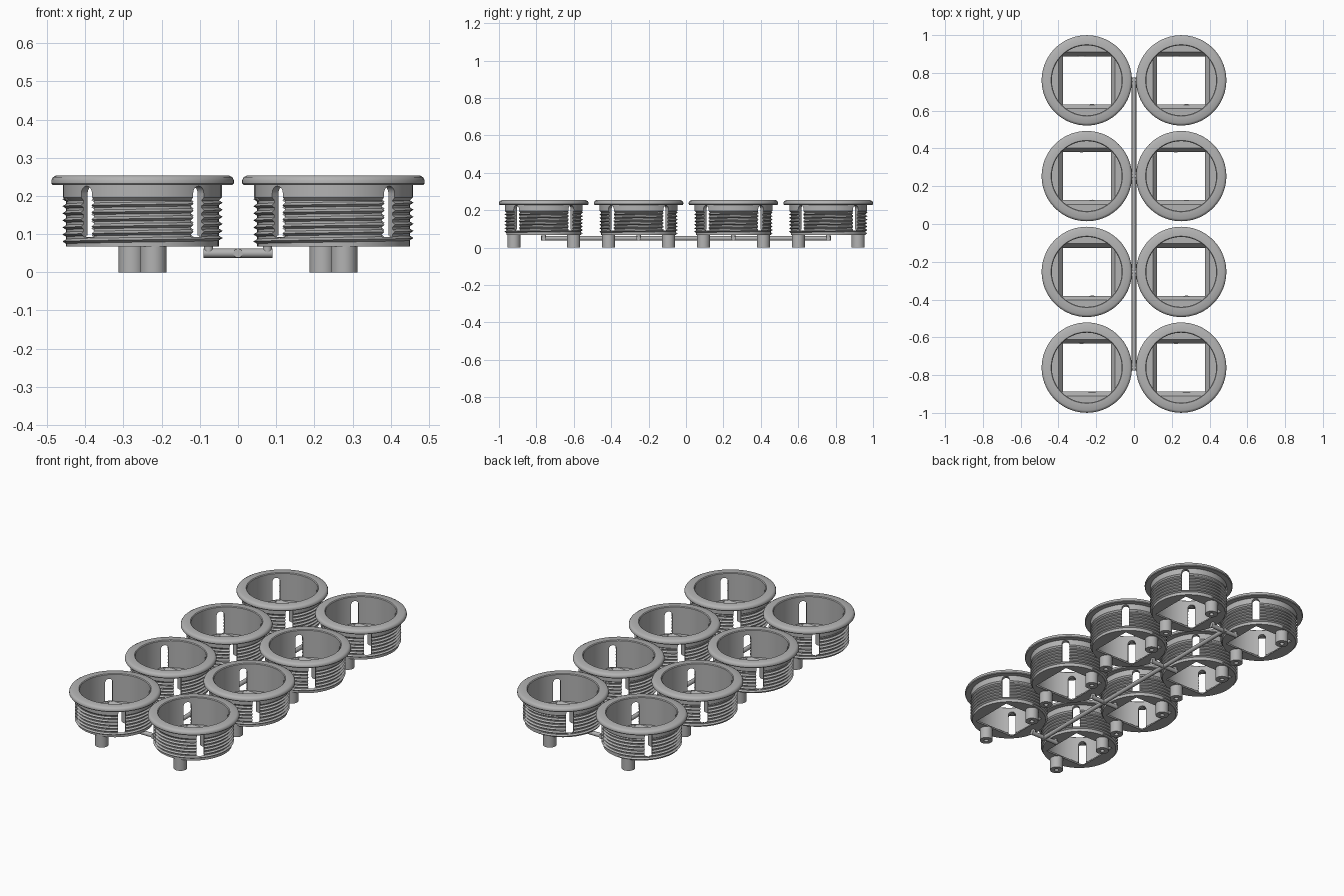
import bpy, bmesh, math
from mathutils import Matrix, Vector

scene = bpy.context.scene
if "Cube" in bpy.data.objects:
    bpy.data.objects.remove(bpy.data.objects["Cube"])

grey = bpy.data.materials.new("moulded_grey")
grey.use_nodes = True
tone = (0.45, 0.45, 0.45, 1)
grey.diffuse_color = tone
grey.node_tree.nodes["Principled BSDF"].inputs["Base Color"].default_value = tone


def add_object(name, mesh, location=(0, 0, 0)):
    obj = bpy.data.objects.new(name, mesh)
    obj.location = location
    scene.collection.objects.link(obj)
    return obj


def finish(name, bm):
    bmesh.ops.recalc_face_normals(bm, faces=bm.faces)
    mesh = bpy.data.meshes.new(name)
    bm.to_mesh(mesh)
    bm.free()
    mesh.materials.append(grey)
    return mesh


def smooth(obj, degrees=35):
    bpy.ops.object.select_all(action="DESELECT")
    obj.select_set(True)
    bpy.context.view_layer.objects.active = obj
    bpy.ops.object.shade_smooth_by_angle(angle=math.radians(degrees))


def lathe(name, profile, steps=72):
    bm = bmesh.new()
    verts = [bm.verts.new((r, 0, z)) for r, z in profile]
    edges = [bm.edges.new(pair) for pair in zip(verts, verts[1:])]
    if profile[0][0] > 0:
        edges.append(bm.edges.new((verts[-1], verts[0])))
    bmesh.ops.spin(bm, geom=verts + edges, axis=(0, 0, 1), cent=(0, 0, 0),
                   steps=steps, angle=math.tau)
    bmesh.ops.remove_doubles(bm, verts=bm.verts, dist=1e-5)
    return finish(name, bm)


def carve(obj, cutters):
    # Apply the cuts so every copy can share one mesh
    for cutter in cutters:
        mod = obj.modifiers.new("cut", "BOOLEAN")
        mod.operation, mod.object, mod.solver = "DIFFERENCE", cutter, "EXACT"
    graph = bpy.context.evaluated_depsgraph_get()
    mesh = bpy.data.meshes.new_from_object(obj.evaluated_get(graph))
    obj.modifiers.clear()
    obj.data = mesh
    smooth(obj)
    return mesh


def rod(bm, start, end, radius):
    a, b = Vector(start), Vector(end)
    turn = (b - a).to_track_quat("Z", "Y").to_matrix().to_4x4()
    bmesh.ops.create_cone(bm, cap_ends=True, segments=24, radius1=radius, radius2=radius,
                          depth=(b - a).length,
                          matrix=Matrix.Translation((a + b) / 2) @ turn)


FLOOR, FLOOR_TOP, RIM, TOP = 0.068, 0.095, 0.229, 0.254

# Cup body: floor, threaded core, neck and rounded rim
cup_mesh = lathe("cup_body", [
    (0, FLOOR), (0.2, FLOOR), (0.2, 0.188), (0.208, 0.196), (0.208, RIM), (0.236, RIM),
    (0.239, 0.233), (0.239, 0.241), (0.235, 0.249), (0.226, TOP), (0.189, TOP),
    (0.185, 0.25), (0.185, FLOOR_TOP), (0, FLOOR_TOP)])

# Helical thread with a triangular section
SEG, TURNS, PITCH = 72, 6.3, 0.0185
bm = bmesh.new()
rows = []
for i in range(int(SEG * TURNS) + 1):
    angle = math.tau * i / SEG + math.pi / 2
    z = FLOOR + 0.008 + PITCH * i / SEG
    rows.append([bm.verts.new((r * math.cos(angle), r * math.sin(angle), z + dz))
                 for r, dz in ((0.197, -0.008), (0.21, 0), (0.197, 0.008))])
for a, b in zip(rows, rows[1:]):
    for k in range(3):
        n = (k + 1) % 3
        bm.faces.new((a[k], a[n], b[n], b[k]))
bm.faces.new(rows[0])
bm.faces.new(rows[-1])
thread_mesh = finish("thread", bm)

# Cutter: four diagonal slots with arched tops
bm = bmesh.new()
half = 0.02
outline = [(-half, 0.092), (half, 0.092)]
outline += [(half * math.cos(t * math.pi / 8), 0.206 + half * math.sin(t * math.pi / 8))
            for t in range(9)]
for q in range(4):
    spin = Matrix.Rotation(math.pi / 4 + q * math.pi / 2, 4, "Z")
    face = bm.faces.new([bm.verts.new(spin @ Vector((0.15, y, z))) for y, z in outline])
    grown = bmesh.ops.extrude_face_region(bm, geom=[face])["geom"]
    bmesh.ops.translate(bm, vec=spin @ Vector((0.09, 0, 0)),
                        verts=[v for v in grown if isinstance(v, bmesh.types.BMVert)])
slot_cutter = add_object("slot_cutter", finish("slot_cutter", bm))

# Cutter: square floor opening that widens upward
bm = bmesh.new()
low, high, reach = 0.127, 0.149, 0.002
slope = (high - low) / (FLOOR_TOP - FLOOR) * reach
bmesh.ops.create_cone(
    bm, cap_ends=True, segments=4, radius1=(low - slope) * math.sqrt(2),
    radius2=(high + slope) * math.sqrt(2), depth=FLOOR_TOP - FLOOR + 2 * reach,
    matrix=Matrix.Translation((0, 0, (FLOOR + FLOOR_TOP) / 2)) @ Matrix.Rotation(math.pi / 4, 4, "Z"))
opening_cutter = add_object("opening_cutter", finish("opening_cutter", bm))

# Hollow leg under each cup
leg_mesh = lathe("leg", [(0.012, 0), (0.035, 0), (0.035, FLOOR + 0.004),
                         (0.012, FLOOR + 0.004)], 32)

cup = add_object("cup_body", cup_mesh)
thread = add_object("thread", thread_mesh)
leg = add_object("leg", leg_mesh)
cup_mesh = carve(cup, [opening_cutter, slot_cutter])
thread_mesh = carve(thread, [slot_cutter])
smooth(leg)
for obj in (cup, thread, leg, slot_cutter, opening_cutter):
    bpy.data.objects.remove(obj)

# Two columns of four cups, each with a pair of legs
COLUMN, SPACING = 0.25, 0.507
row_ys = [(i - 1.5) * SPACING for i in range(4)]
for y in row_ys:
    for x in (-COLUMN, COLUMN):
        add_object("cup_body", cup_mesh, (x, y, 0))
        add_object("thread", thread_mesh, (x, y, 0))
        for side in (-1, 1):
            add_object("leg", leg_mesh, (x - side * 0.028, y + side * 0.16, 0))

# Connecting frame: long runner, cross bars and short risers
bm = bmesh.new()
BAR_Z, BAR_R = 0.05, 0.012
rod(bm, (0, -0.775, BAR_Z), (0, 0.775, BAR_Z), BAR_R)
for y in row_ys:
    rod(bm, (-0.09, y, BAR_Z), (0.09, y, BAR_Z), BAR_R)
    for x in (-0.077, 0.077):
        rod(bm, (x, y, BAR_Z), (x, y, FLOOR + 0.003), BAR_R)
runner = add_object("runner_frame", finish("runner_frame", bm))
smooth(runner)
